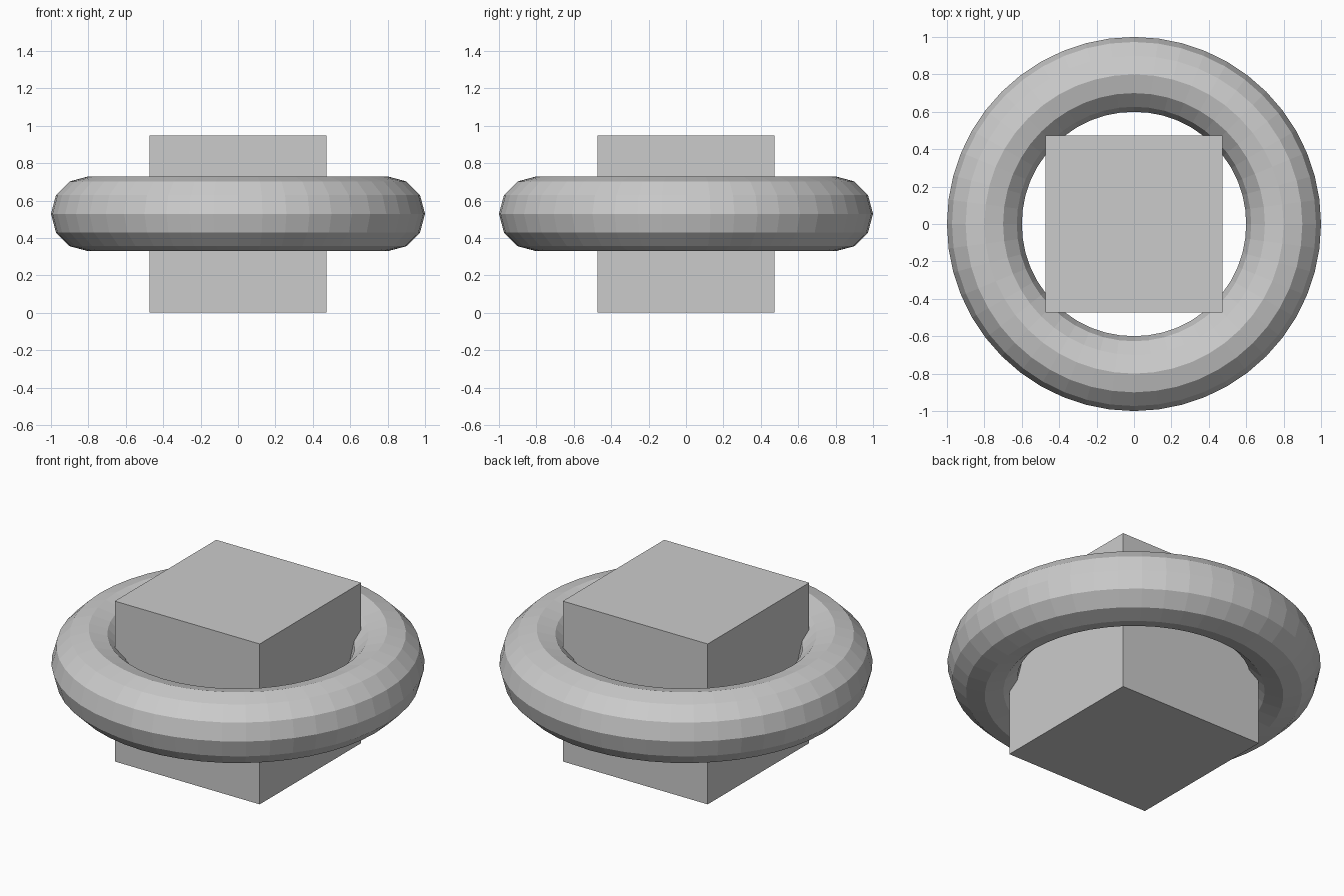
import bpy

if "Cube" in bpy.data.objects:
    bpy.data.objects.remove(bpy.data.objects["Cube"])

CUBE = 0.948      # edge length of the block
RING_Z = 0.529    # height of the ring's centre

# Central block standing on the ground
bpy.ops.mesh.primitive_cube_add(size=CUBE, location=(0, 0, CUBE / 2))
bpy.context.object.name = "block"

# Faceted ring around the block
bpy.ops.mesh.primitive_torus_add(
    major_segments=48, minor_segments=12,
    major_radius=0.8, minor_radius=0.2,
    location=(0, 0, RING_Z))
ring = bpy.context.object
ring.name = "ring"
bpy.ops.object.shade_flat()
